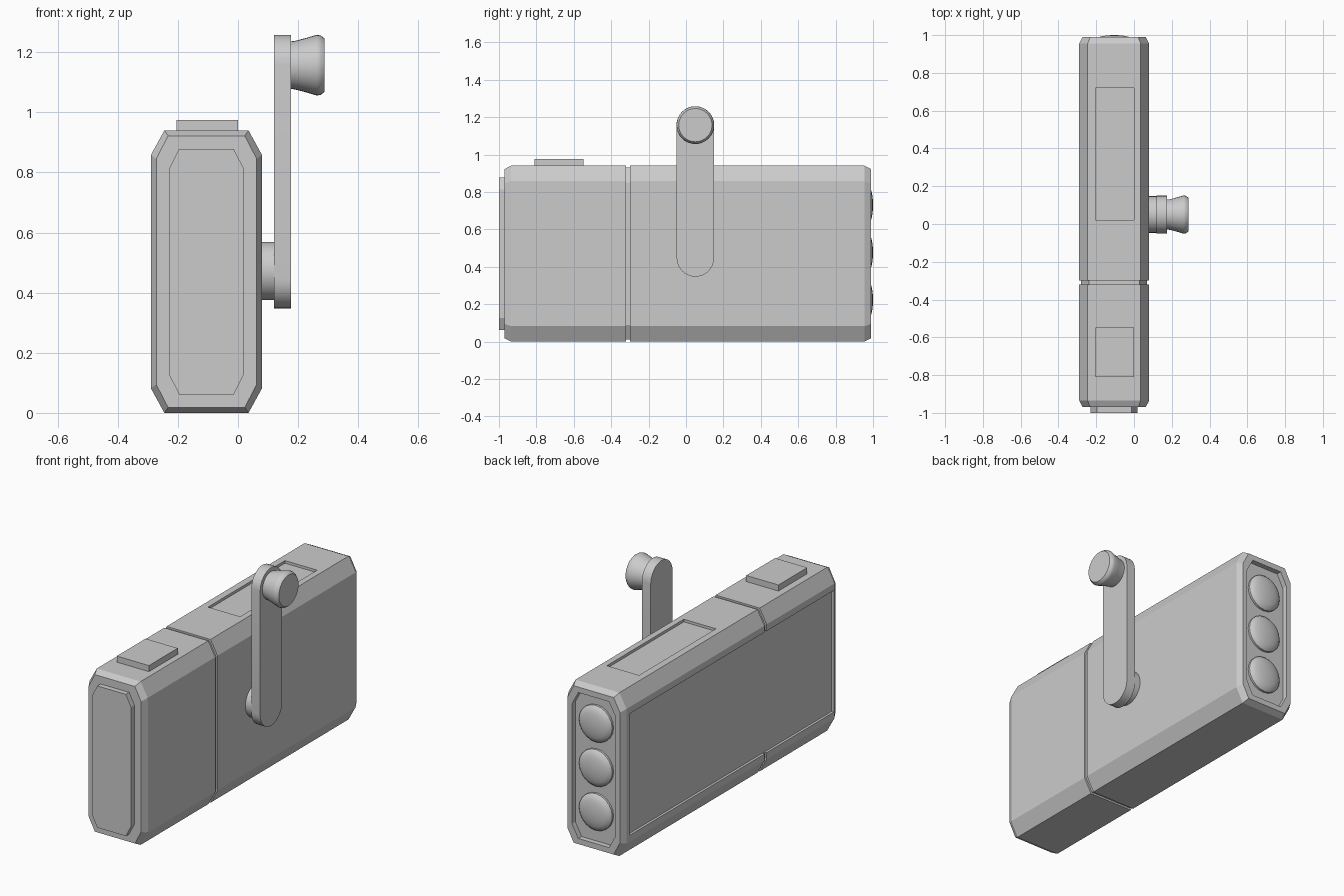
import bpy, bmesh, math

if "Cube" in bpy.data.objects:
    bpy.data.objects.remove(bpy.data.objects["Cube"])

CX, CZ = -0.105, 0.47      # centre of the case cross-section


def finish(name, bm, smooth=False):
    bmesh.ops.recalc_face_normals(bm, faces=bm.faces)
    me = bpy.data.meshes.new(name)
    bm.to_mesh(me)
    bm.free()
    ob = bpy.data.objects.new(name, me)
    bpy.context.collection.objects.link(ob)
    if smooth:
        bpy.ops.object.select_all(action='DESELECT')
        ob.select_set(True)
        bpy.context.view_layer.objects.active = ob
        bpy.ops.object.shade_smooth_by_angle(angle=math.radians(35))
    return ob


def loft(name, rings, smooth=False):
    """Skin a list of equal-length point rings and cap both ends."""
    bm = bmesh.new()
    loops = [[bm.verts.new(p) for p in r] for r in rings]
    n = len(loops[0])
    for a, b in zip(loops, loops[1:]):
        for i in range(n):
            bm.faces.new((a[i], a[(i + 1) % n], b[(i + 1) % n], b[i]))
    bm.faces.new(loops[0])
    bm.faces.new(loops[-1])
    return finish(name, bm, smooth)


def octagon(y, hx, hz, cx, cz):
    pts = [(hx, hz - cz), (hx - cx, hz), (cx - hx, hz), (-hx, hz - cz),
           (-hx, cz - hz), (cx - hx, -hz), (hx - cx, -hz), (hx, cz - hz)]
    return [(CX + x, y, CZ + z) for x, z in pts]


def case_ring(y, inset):
    return octagon(y, 0.185 - inset, 0.47 - inset, 0.045 - inset * 0.3, 0.082 - inset * 0.3)


def box(name, lo, hi):
    x0, y0, z0 = lo
    x1, y1, z1 = hi
    return loft(name, [[(x0, y0, z), (x1, y0, z), (x1, y1, z), (x0, y1, z)] for z in (z0, z1)])


def turned(name, profile, axis, centre, n):
    """Surface of revolution from (distance, radius) pairs along x or y."""
    rings = []
    for d, r in profile:
        ring = []
        for i in range(n):
            a = 2 * math.pi * i / n
            u, z = r * math.cos(a), centre[1] + r * math.sin(a)
            ring.append((d, centre[0] + u, z) if axis == 'x' else (centre[0] + u, d, z))
        rings.append(ring)
    return loft(name, rings, True)


# Chamfered case with a seam groove
case = loft("case", [case_ring(y, i) for y, i in (
    (-0.97, 0.018), (-0.935, 0), (-0.32, 0), (-0.32, 0.01),
    (-0.30, 0.01), (-0.30, 0), (0.955, 0), (0.99, 0.018))])

# Recesses: top window, left side panel, lens bay
cutters = [
    box("top_cutter", (-0.205, 0.02, 0.925), (0.0, 0.72, 1.1)),
    box("side_cutter", (-0.4, -0.93, 0.12), (-0.276, 0.925, 0.82)),
    loft("lens_cutter", [octagon(y, 0.138, 0.42, 0.04, 0.075) for y in (0.96, 1.1)]),
]
bpy.context.view_layer.objects.active = case
for c in cutters:
    c.hide_render = True
    mod = case.modifiers.new(c.name, 'BOOLEAN')
    mod.operation = 'DIFFERENCE'
    mod.solver = 'EXACT'
    mod.object = c
    bpy.ops.object.modifier_apply(modifier=mod.name)
    bpy.data.objects.remove(c)

# Front plate and top switch
loft("front_plate", [octagon(y, 0.124, 0.408, 0.033, 0.065) for y in (-1.0, -0.965)])
box("top_switch", (-0.205, -0.81, 0.935), (0.0, -0.548, 0.975))

# Three domed lenses
lens = [(0.955, 0.106), (0.972, 0.106), (0.983, 0.095), (0.991, 0.077), (0.997, 0.048), (1.0, 0.015)]
for k in range(3):
    turned(f"lens_{k + 1}", lens, 'y', (CX, 0.222 + 0.254 * k), 20)

# Crank: hub, round-ended arm, flared knob
turned("crank_hub", [(0.07, 0.097), (0.122, 0.097)], 'x', (0.05, 0.472), 32)
arm = []
for x in (0.12, 0.176):
    ring = []
    for zc, start in ((1.158, 0.0), (0.447, math.pi)):
        for i in range(17):
            a = start + math.pi * i / 16
            ring.append((x, 0.05 + 0.1 * math.cos(a), zc + 0.1 * math.sin(a)))
    arm.append(ring)
loft("crank_arm", arm, True)
turned("crank_knob", [(0.17, 0.078), (0.19, 0.081), (0.225, 0.09), (0.262, 0.101),
                      (0.275, 0.099), (0.288, 0.089)], 'x', (0.05, 1.157), 32)
